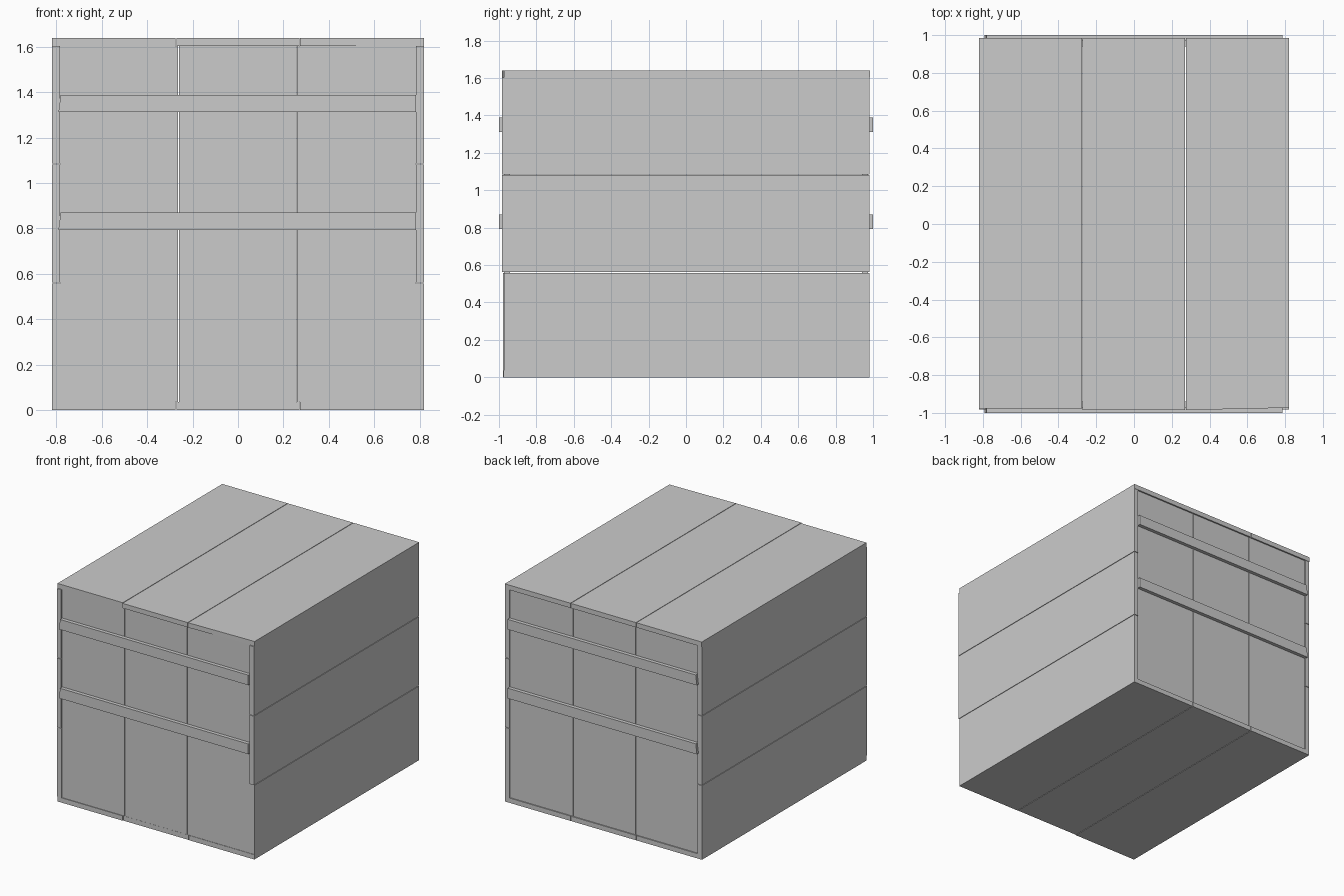
import bpy, bmesh

if "Cube" in bpy.data.objects:
    bpy.data.objects.remove(bpy.data.objects["Cube"])


def plank(name, x, y, z, tweak=None):
    """Box between (min, max) pairs; tweak(co) may nudge individual corners."""
    bm = bmesh.new()
    bmesh.ops.create_cube(bm, size=1)
    for v in bm.verts:
        v.co = [r[0] if c < 0 else r[1] for c, r in zip(v.co, (x, y, z))]
        if tweak:
            tweak(v.co)
    mesh = bpy.data.meshes.new(name)
    bm.to_mesh(mesh)
    bm.free()
    obj = bpy.data.objects.new(name, mesh)
    bpy.context.collection.objects.link(obj)
    return obj


W, H, T = 0.82, 1.64, 0.036   # half width, height, board thickness


def crooked_end(co):
    # Unevenly sawn front end of the right-hand lid board
    if co.x > 0.5 and co.y < 0:
        co.y = -0.973


# Lid and floor boards
spans = [(-W, -0.276), (-0.272, 0.27), (0.274, W)]
lid_fronts = (-0.976, -0.985, -0.985)
floor_fronts = (-0.978, -0.974, -0.976)
for i, span in enumerate(spans):
    plank("lid_board", span, (lid_fronts[i], 0.984), (H - T, H),
          crooked_end if i == 2 else None)
    plank("floor_board", span, (floor_fronts[i], 0.981), (0, T))

# Side boards, three stacked on each side
rows = [(T, 0.558), (0.562, 1.081), (1.085, H - T)]
for side, fronts in ((-1, (-0.979, -0.983, -0.983)), (1, (-0.973, -0.983, -0.983))):
    xs = sorted((side * W, side * (W - T)))
    for row, front in zip(rows, fronts):
        plank("side_board", xs, (front, 0.981), row)


def angled_cut(co):
    # Slightly slanted left end of each batten
    if co.x < 0 and co.z in (top_edge,):
        co.x += 0.01


# End boards and the battens nailed across them, front and back
for s in (-1, 1):
    for span in ((-0.784, -0.264), (-0.26, 0.257), (0.261, 0.784)):
        plank("end_board", span, sorted((s * 0.94, s * 0.973)), (T, H - T))
    for low, high in ((0.793, 0.87), (1.312, 1.388)):
        def angled_cut(co, mid=(low + high) / 2):
            # Slightly slanted left end of each batten
            if co.x < 0 and co.z > mid:
                co.x += 0.01
        plank("batten", (-0.791, 0.785), sorted((s * 0.972, s * 1.0)),
              (low, high), angled_cut)
